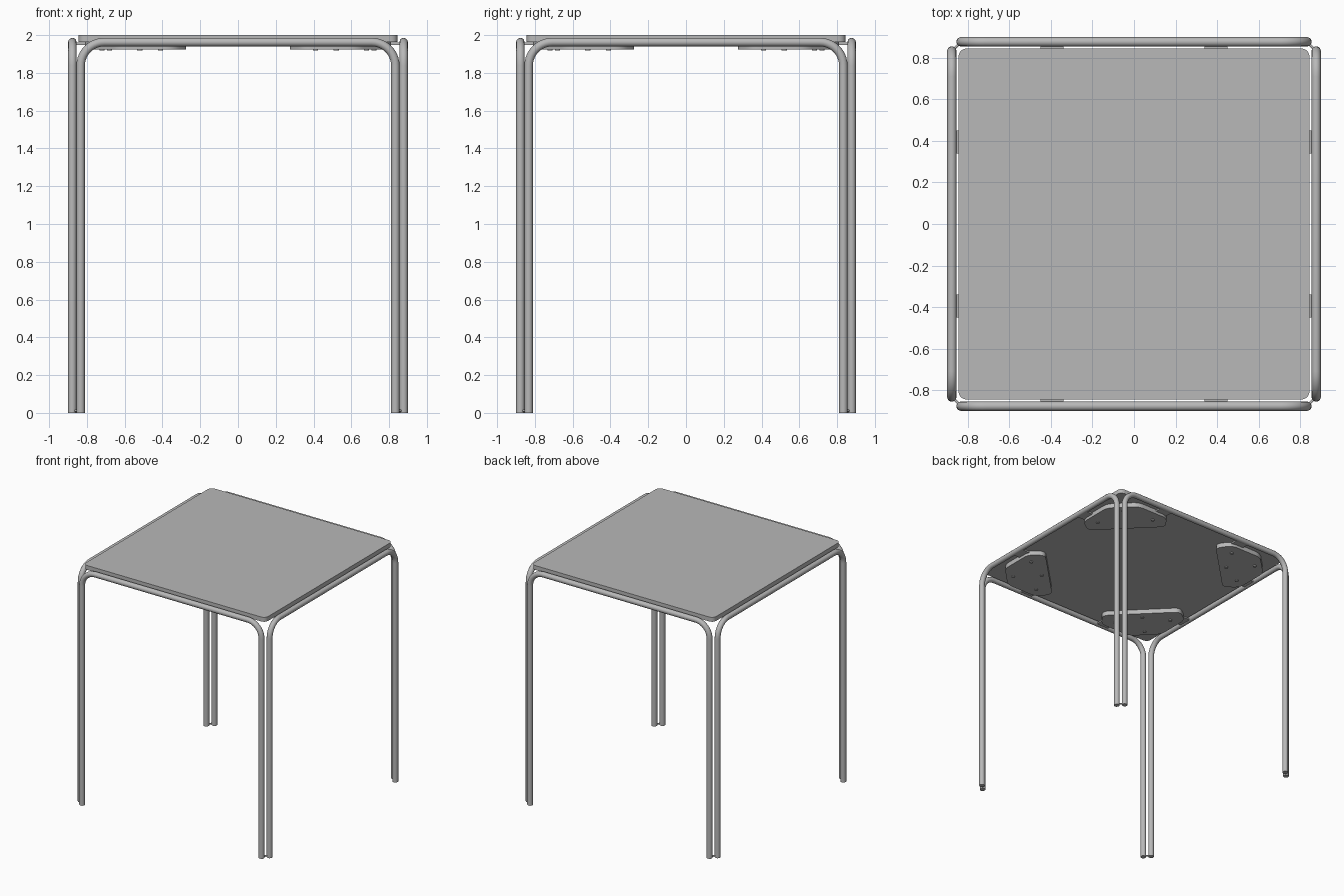
import bpy, bmesh
from math import pi, sin, cos, radians
from mathutils import Matrix, Vector

cube = bpy.data.objects.get("Cube")
if cube:
    bpy.data.objects.remove(cube, do_unlink=True)

TUBE_R, TUBE_OFF, LEG, TUBE_Z, BEND = 0.0225, 0.877, 0.833, 1.963, 0.125
PLATE, PLATE_BOTTOM = 0.845, 1.963
BRACKET_BOTTOM = 1.925

grey = bpy.data.materials.new("painted grey metal")
grey.use_nodes = True
COLOUR = (0.48, 0.48, 0.48, 1)
grey.diffuse_color = COLOUR
grey.node_tree.nodes["Principled BSDF"].inputs["Base Color"].default_value = COLOUR


def finish(obj, turn=0):
    """Colour, turn about the table centre and smooth one part."""
    obj.data.materials.clear()
    obj.data.materials.append(grey)
    obj.data.transform(Matrix.Rotation(turn, 4, "Z"))
    bpy.ops.object.select_all(action="DESELECT")
    obj.select_set(True)
    bpy.context.view_layer.objects.active = obj
    bpy.ops.object.shade_smooth_by_angle(angle=radians(35))


def mesh_object(name, bm, turn=0):
    bmesh.ops.recalc_face_normals(bm, faces=bm.faces)
    mesh = bpy.data.meshes.new(name)
    bm.to_mesh(mesh)
    bm.free()
    obj = bpy.data.objects.new(name, mesh)
    bpy.context.collection.objects.link(obj)
    finish(obj, turn)


def rounded(points, radius, steps=6):
    """Round every corner of a closed outline."""
    result = []
    for i, point in enumerate(points):
        p = Vector(point)
        a = (Vector(points[i - 1]) - p).normalized()
        b = (Vector(points[(i + 1) % len(points)]) - p).normalized()
        start, end = p + a * radius, p + b * radius
        for s in range(steps + 1):
            t = s / steps
            result.append(start * (1 - t) ** 2 + p * 2 * t * (1 - t) + end * t * t)
    return result


def slab(bm, outline, bottom, top):
    face = bm.faces.new([bm.verts.new((p.x, p.y, bottom)) for p in outline])
    up = bmesh.ops.extrude_face_region(bm, geom=[face])["geom"]
    moved = [v for v in up if isinstance(v, bmesh.types.BMVert)]
    bmesh.ops.translate(bm, verts=moved, vec=(0, 0, top - bottom))


def cylinder(bm, radius, depth, matrix):
    bmesh.ops.create_cone(bm, cap_ends=True, segments=16, radius1=radius,
                          radius2=radius, depth=depth, matrix=matrix)


def leg_frame(name, turn):
    """One bent tube: two legs joined by a rail."""
    half = []
    for s in range(11):
        a = s / 10 * pi / 2
        half.append((LEG - BEND + BEND * cos(a), TUBE_Z - BEND + BEND * sin(a)))
    path = [(LEG, 0)] + half
    path += [(-x, z) for x, z in reversed(path)]
    curve = bpy.data.curves.new(name, "CURVE")
    curve.dimensions = "3D"
    curve.bevel_depth = TUBE_R
    curve.bevel_resolution = 4
    curve.use_fill_caps = True
    spline = curve.splines.new("POLY")
    spline.points.add(len(path) - 1)
    for point, (x, z) in zip(spline.points, path):
        point.co = (x, -TUBE_OFF, z, 1)
    obj = bpy.data.objects.new(name, curve)
    bpy.context.collection.objects.link(obj)
    bpy.ops.object.select_all(action="DESELECT")
    obj.select_set(True)
    bpy.context.view_layer.objects.active = obj
    bpy.ops.object.convert(target="MESH")
    finish(bpy.context.view_layer.objects.active, turn)


# Table top with rounded corners
bm = bmesh.new()
corners = [(-PLATE, -PLATE), (PLATE, -PLATE), (PLATE, PLATE), (-PLATE, PLATE)]
slab(bm, rounded(corners, 0.045), PLATE_BOTTOM, 2.0)
mesh_object("table_top", bm)

# Half of the bracket outline, as distances in from the table corner
bracket_half = [(0.06, 0.24), (0.06, 0.53), (0.17, 0.61)]
bracket = bracket_half + [(y, x) for x, y in reversed(bracket_half)]
bracket = [(0.87 - x, 0.87 - y) for x, y in bracket]
screw_spots = [(0.19, 0.19), (0.46, 0.15), (0.15, 0.46), (0.35, 0.35)]

frames = ["front_frame", "left_frame", "back_frame", "right_frame"]
places = ["back_left", "back_right", "front_right", "front_left"]
for i in range(4):
    turn = i * pi / 2
    leg_frame(frames[i], turn)

    # Corner bracket with a tab reaching each rail
    bm = bmesh.new()
    slab(bm, rounded(bracket, 0.05), BRACKET_BOTTOM, PLATE_BOTTOM)
    tab = [Vector(p) for p in ((0.8, 0.34), (0.862, 0.34), (0.862, 0.45), (0.8, 0.45))]
    slab(bm, tab, 1.948, 1.96)
    slab(bm, [Vector((p.y, p.x)) for p in tab], 1.948, 1.96)
    mesh_object(places[i] + "_bracket", bm, turn)

    # Screw heads under the bracket
    bm = bmesh.new()
    for x, y in screw_spots:
        cylinder(bm, 0.014, 0.01,
                 Matrix.Translation((0.87 - x, 0.87 - y, BRACKET_BOTTOM - 0.002)))
    mesh_object(places[i] + "_screws", bm, turn)

    # Small pin joining the paired legs at the foot
    bm = bmesh.new()
    middle = (LEG + TUBE_OFF) / 2
    aim = Vector((1, -1, 0)).to_track_quat("Z", "Y").to_matrix().to_4x4()
    cylinder(bm, 0.006, 0.03, Matrix.Translation((middle, middle, 0.012)) @ aim)
    mesh_object(places[i] + "_foot_pin", bm, turn)
